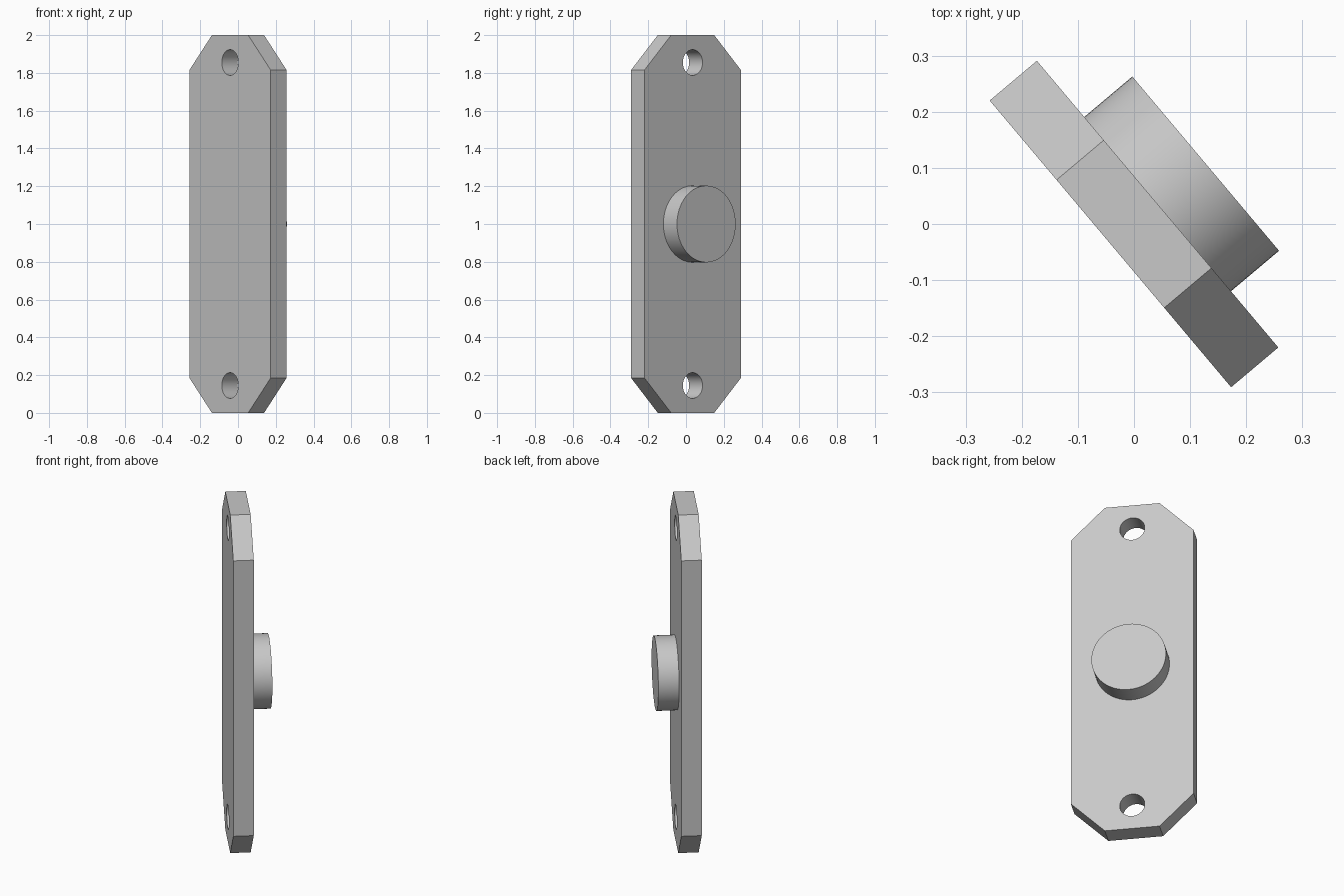
import bpy, bmesh, math
from mathutils import Matrix

if "Cube" in bpy.data.objects:
    bpy.data.objects.remove(bpy.data.objects["Cube"])

HALF_W, HALF_T, HALF_FLAT, CUT = 0.334, 0.055, 0.149, 0.185
HOLE_R, HOLE_Z = 0.068, 0.145
KNOB_R, KNOB_H = 0.203, 0.112
TURN = Matrix.Rotation(math.radians(-49.9), 4, "Z")

grey = bpy.data.materials.new("plain grey")
grey.use_nodes = True
colour = (0.58, 0.58, 0.58, 1)
grey.diffuse_color = colour
grey.node_tree.nodes["Principled BSDF"].inputs["Base Color"].default_value = colour


def make_object(name, bm):
    bmesh.ops.recalc_face_normals(bm, faces=bm.faces)
    mesh = bpy.data.meshes.new(name)
    bm.to_mesh(mesh)
    bm.free()
    mesh.materials.append(grey)
    obj = bpy.data.objects.new(name, mesh)
    bpy.context.collection.objects.link(obj)
    obj.matrix_world = TURN
    return obj


def disc(name, radius, depth, y, z):
    """Cylinder whose axis runs through the plate's thickness."""
    bm = bmesh.new()
    place = Matrix.Translation((0, y, z)) @ Matrix.Rotation(math.pi / 2, 4, "X")
    bmesh.ops.create_cone(bm, cap_ends=True, segments=64, radius1=radius,
                          radius2=radius, depth=depth, matrix=place)
    return make_object(name, bm)


def activate(obj):
    bpy.ops.object.select_all(action="DESELECT")
    obj.select_set(True)
    bpy.context.view_layer.objects.active = obj


# Backplate: tall rectangle with clipped corners
outline = [(HALF_FLAT, 0), (HALF_W, CUT), (HALF_W, 2 - CUT), (HALF_FLAT, 2)]
outline += [(-x, z) for x, z in reversed(outline)]
bm = bmesh.new()
face = bm.faces.new([bm.verts.new((x, -HALF_T, z)) for x, z in outline])
extruded = bmesh.ops.extrude_face_region(bm, geom=[face])["geom"]
bmesh.ops.translate(bm, vec=(0, 2 * HALF_T, 0),
                    verts=[v for v in extruded if isinstance(v, bmesh.types.BMVert)])
plate = make_object("backplate", bm)

# Screw holes through both ends
for label, z in (("lower", HOLE_Z), ("upper", 2 - HOLE_Z)):
    cutter = disc(label + "_hole_cutter", HOLE_R, 0.4, 0, z)
    cutter.hide_render = True
    mod = plate.modifiers.new(label + "_hole", "BOOLEAN")
    mod.operation = "DIFFERENCE"
    mod.solver = "EXACT"
    mod.object = cutter
    activate(plate)
    bpy.ops.object.modifier_apply(modifier=mod.name)
    bpy.data.objects.remove(cutter)

# Round knob on the back face
knob = disc("knob", KNOB_R, KNOB_H, HALF_T + KNOB_H / 2, 1)

# Smooth the round walls, keep all edges crisp
for obj in (plate, knob):
    activate(obj)
    bpy.ops.object.shade_smooth_by_angle(angle=math.radians(30))
